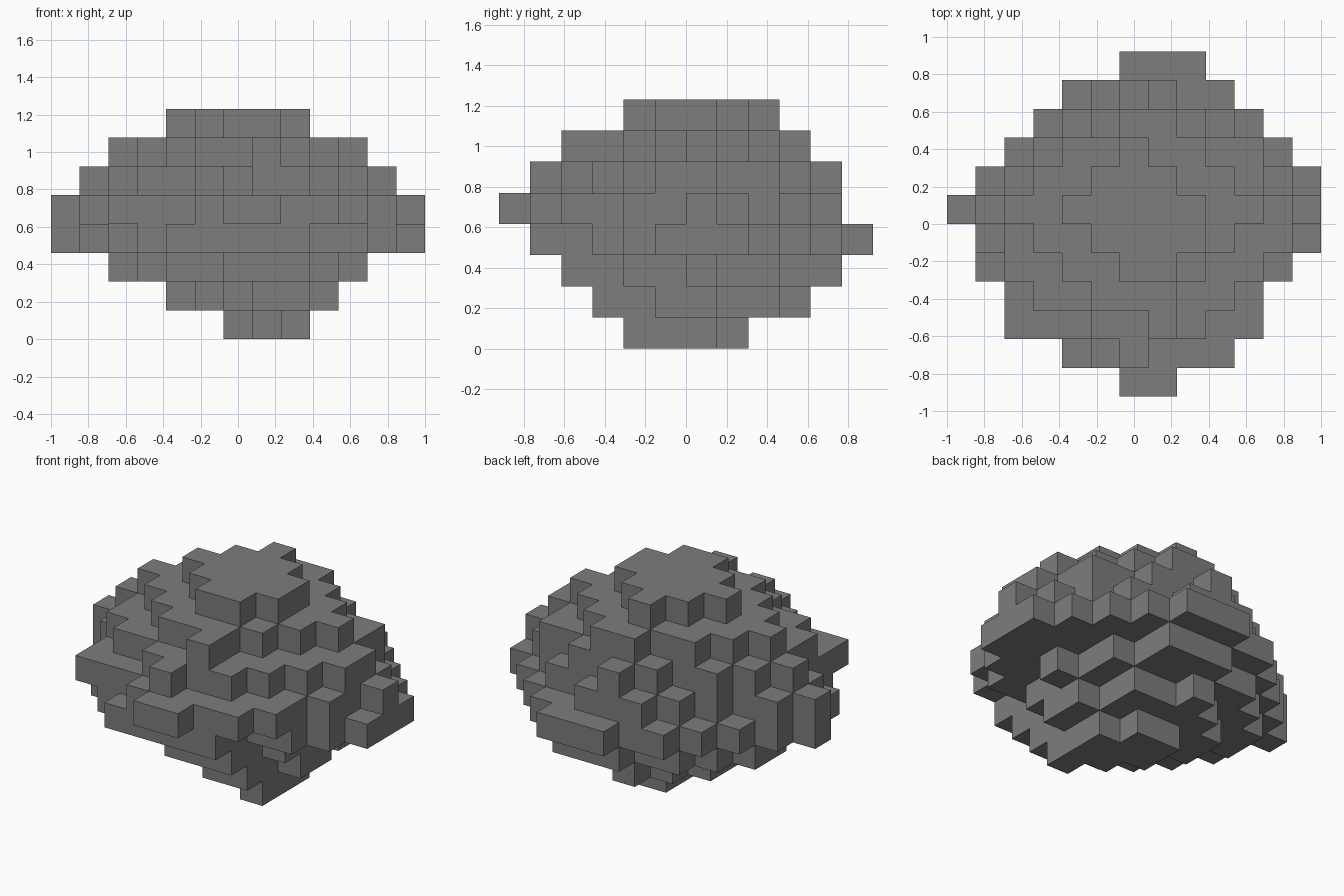
import bpy
import bmesh
from mathutils import Vector

default = bpy.data.objects.get("Cube")
if default:
    bpy.data.objects.remove(default, do_unlink=True)

# Block size and grid extent of the boulder
CELL = 2 / 13
ORIGIN = Vector((-6.5, -6, 0))

# Each layer, bottom to top: first row, then the (start, end) block span of each row
LAYERS = [
    (4, [(8, 9), (7, 9), (6, 9), (6, 8)]),
    (3, [(7, 9), (6, 9), (5, 10), (4, 10), (4, 9), (5, 9), (6, 7)]),
    (2, [(6, 9), (4, 9), (3, 10), (3, 10), (2, 11), (2, 10), (3, 10),
         (4, 9), (6, 9)]),
    (1, [(4, 9), (3, 9), (2, 11), (1, 12), (1, 13), (0, 13), (1, 13),
         (2, 12), (3, 11), (4, 10), (6, 9)]),
    (0, [(6, 8), (5, 10), (2, 11), (2, 11), (2, 12), (1, 12), (0, 13),
         (1, 12), (3, 11), (4, 10), (5, 8)]),
    (1, [(6, 7), (5, 9), (3, 10), (2, 11), (2, 12), (1, 12), (2, 11),
         (3, 11), (5, 9), (6, 7)]),
    (2, [(7, 8), (5, 8), (4, 9), (3, 10), (2, 11), (3, 10), (4, 9), (6, 8)]),
    (4, [(6, 8), (5, 9), (4, 9), (5, 8), (6, 7)]),
]


def filled_blocks():
    """Collect the grid position of every solid block."""
    blocks = set()
    for level, (first_row, spans) in enumerate(LAYERS):
        for row, (start, end) in enumerate(spans, first_row):
            blocks.update((column, row, level) for column in range(start, end))
    return blocks


def add_side(bm, block, axis, sign):
    """Add one outward square on the given side of a block."""
    normal, u, v = Vector(), Vector(), Vector()
    normal[axis] = sign / 2
    u[(axis + 1) % 3] = sign / 2
    v[(axis + 2) % 3] = 1 / 2
    middle = Vector(block) + Vector((0.5, 0.5, 0.5)) + normal
    corners = (middle - u - v, middle + u - v, middle + u + v, middle - u + v)
    bm.faces.new([bm.verts.new((c + ORIGIN) * CELL) for c in corners])


def build_boulder():
    """Skin only the exposed sides of the stacked blocks."""
    bm = bmesh.new()
    blocks = filled_blocks()
    for block in sorted(blocks):
        for axis in range(3):
            for sign in (-1, 1):
                neighbour = list(block)
                neighbour[axis] += sign
                if tuple(neighbour) not in blocks:
                    add_side(bm, block, axis, sign)
    bmesh.ops.remove_doubles(bm, verts=bm.verts, dist=CELL / 100)
    mesh = bpy.data.meshes.new("boulder")
    bm.to_mesh(mesh)
    bm.free()
    boulder = bpy.data.objects.new("boulder", mesh)
    bpy.context.collection.objects.link(boulder)
    return boulder


# Plain stone colour
stone = bpy.data.materials.new("stone_grey")
stone.use_nodes = True
colour = (0.205, 0.205, 0.205, 1)
stone.diffuse_color = colour
stone.node_tree.nodes["Principled BSDF"].inputs["Base Color"].default_value = colour

build_boulder().data.materials.append(stone)
